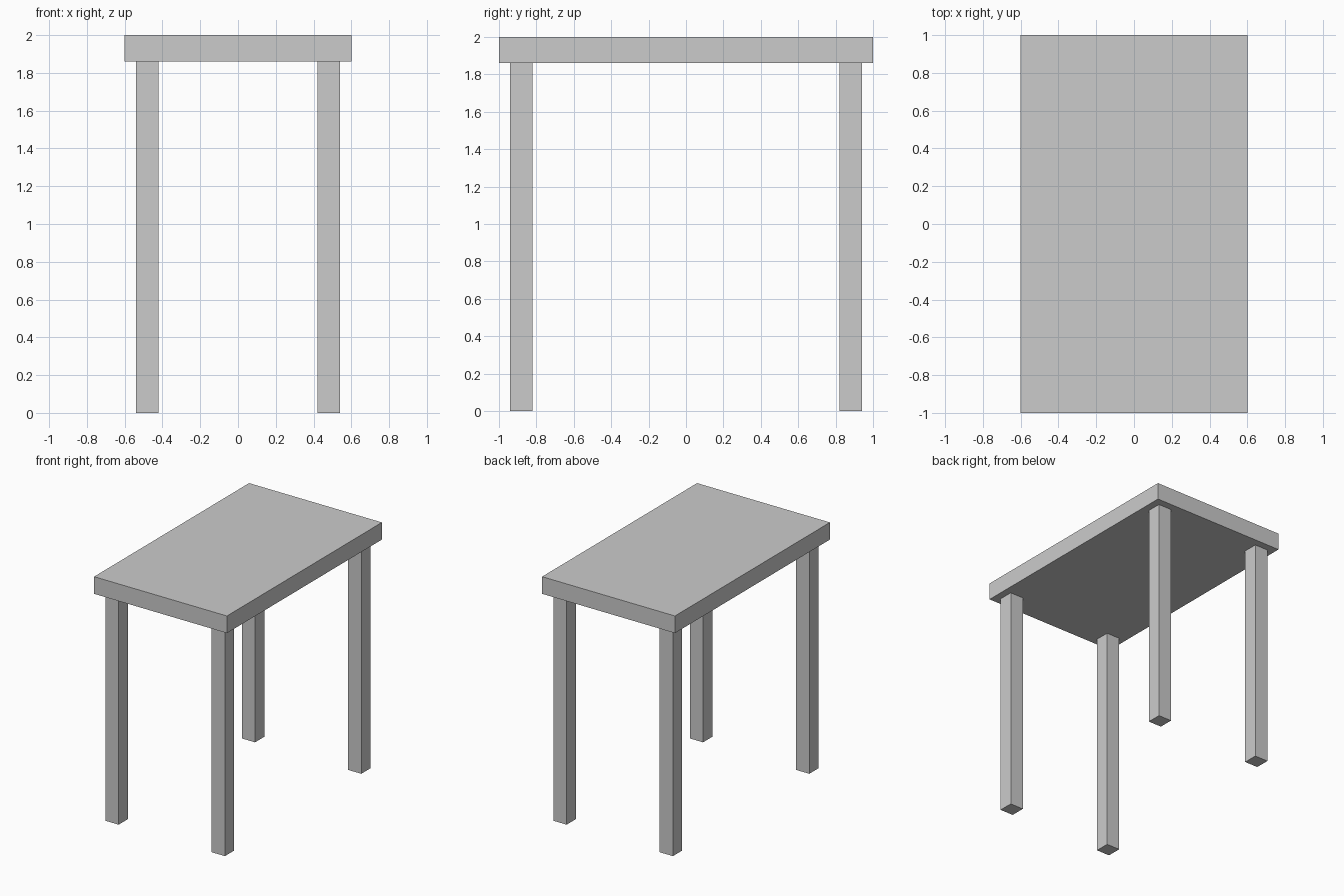
import bpy

if "Cube" in bpy.data.objects:
    bpy.data.objects.remove(bpy.data.objects["Cube"])

TOP_Z = 2.0      # overall height
SLAB = 0.14      # tabletop thickness
LEG = 0.12       # leg width


def box(name, center, size):
    bpy.ops.mesh.primitive_cube_add(size=1, location=center)
    ob = bpy.context.object
    ob.name = name
    ob.scale = size
    bpy.ops.object.transform_apply(location=False, rotation=False, scale=True)
    return ob


# Tabletop slab
box("tabletop", (0, 0, TOP_Z - SLAB / 2), (1.2, 2.0, SLAB))

# Four square legs, inset from the corners
leg_h = TOP_Z - SLAB
for y, end in ((-0.88, "front"), (0.88, "back")):
    for x, side in ((-0.48, "left"), (0.48, "right")):
        box(f"{end}_{side}_leg", (x, y, leg_h / 2), (LEG, LEG, leg_h))
